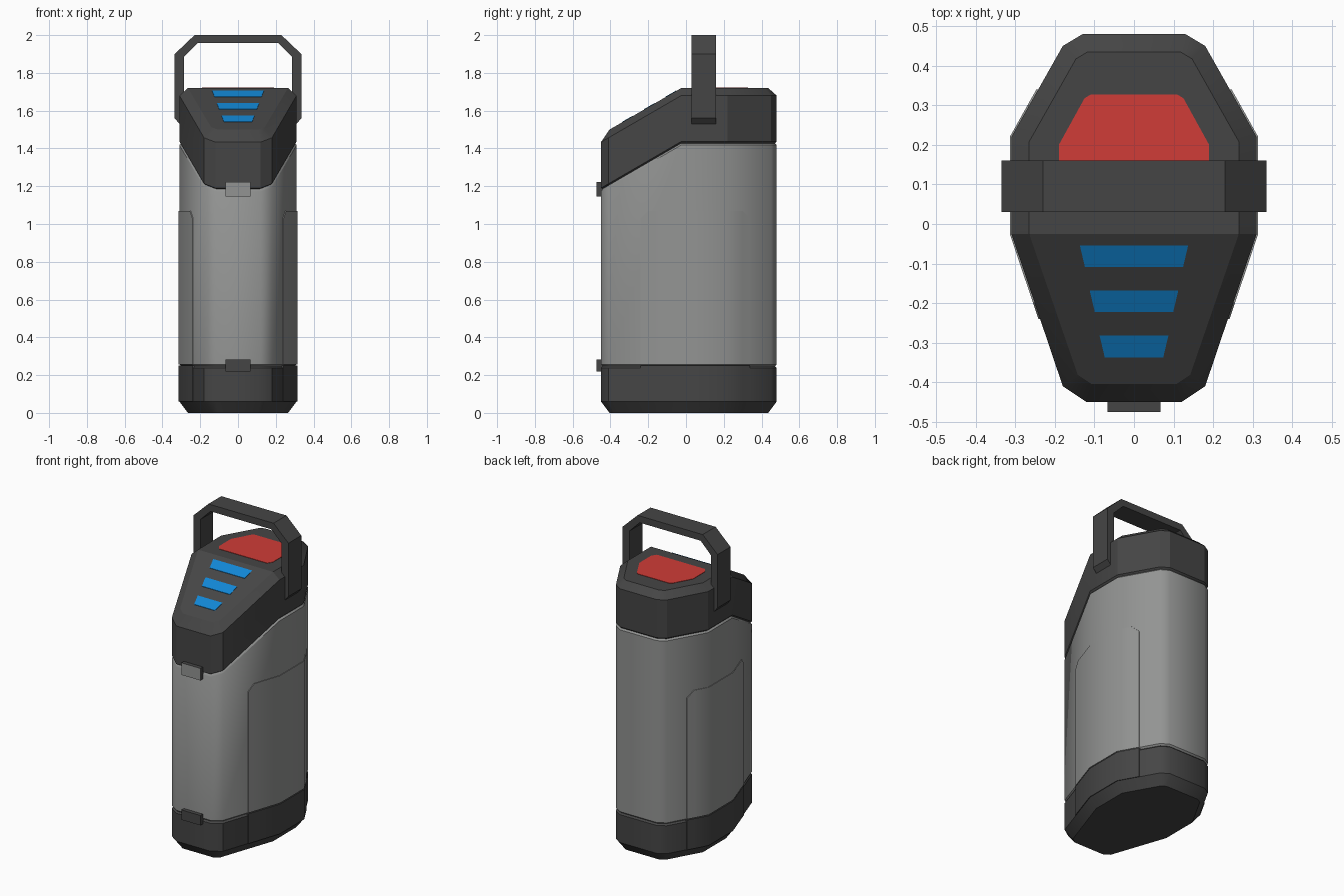
import bpy, math
from mathutils import Vector

if "Cube" in bpy.data.objects:
    bpy.data.objects.remove(bpy.data.objects["Cube"])


def material(name, rgb):
    m = bpy.data.materials.new(name)
    m.diffuse_color = (*rgb, 1)
    m.use_nodes = True
    m.node_tree.nodes["Principled BSDF"].inputs["Base Color"].default_value = m.diffuse_color
    return m


DARK = material("charcoal", (0.06, 0.06, 0.06))
GREY = material("mid grey", (0.29, 0.295, 0.29))
BLUE = material("blue", (0.006, 0.24, 0.66))
RED = material("red", (0.63, 0.045, 0.038))

# Plan outline, front to back on the right, then mirrored
RIGHT = [(0.12, -0.45), (0.18, -0.41), (0.31, -0.025),
         (0.31, 0.22), (0.18, 0.45), (0.13, 0.48)]
PLAN = RIGHT + [(-x, y) for x, y in reversed(RIGHT)]
FOLD = -0.025
SLOPE = 0.58


def inset(d):
    """Plan outline moved inward by d."""
    pts = [Vector(p) for p in PLAN]
    out = []
    for i, p in enumerate(pts):
        a = (p - pts[i - 1]).normalized()
        b = (pts[(i + 1) % len(pts)] - p).normalized()
        na, nb = Vector((-a.y, a.x)), Vector((-b.y, b.x))
        out.append(p + (na + nb) * d / (1 + na.dot(nb)))
    for i in (2, 9):                      # keep the fold straight
        out[i].y = FOLD
    return out


def sloped(z):
    return lambda y: z + min(0, y - FOLD) * SLOPE


def flat(z):
    return lambda y: z


def make(name, verts, faces, mat, angle=25):
    me = bpy.data.meshes.new(name)
    me.from_pydata(verts, [], faces)
    me.materials.append(mat)
    me.update()
    ob = bpy.data.objects.new(name, me)
    bpy.context.collection.objects.link(ob)
    bpy.ops.object.select_all(action='DESELECT')
    ob.select_set(True)
    bpy.context.view_layer.objects.active = ob
    bpy.ops.object.shade_smooth_by_angle(angle=math.radians(angle))
    return ob


def loft(name, rings, mat, angle):
    """Rings of (inset, height rule) from bottom to top, both ends closed."""
    n = len(PLAN)
    verts = [(p.x, p.y, h(p.y)) for d, h in rings for p in inset(d)]
    faces = [(r * n + i, r * n + (i + 1) % n, (r + 1) * n + (i + 1) % n, (r + 1) * n + i)
             for r in range(len(rings) - 1) for i in range(n)]
    front, back = [9, 10, 11, 0, 1, 2], list(range(2, 10))
    top = (len(rings) - 1) * n
    for part in (front, back):
        faces.append([top + i for i in part])
        faces.append(part[::-1])
    return make(name, verts, faces, mat, angle)


# Main shells
loft("base", [(0.045, flat(0)), (0, flat(0.06)), (0, flat(0.238)), (0.012, flat(0.25))], DARK, 35)
loft("body", [(0.012, flat(0.245)), (0, flat(0.257)), (0, sloped(1.418)), (0.012, sloped(1.43))], GREY, 40)
loft("cap", [(0.012, sloped(1.425)), (0, sloped(1.437)), (0, sloped(1.68)), (0.045, sloped(1.72))], DARK, 25)


def outline_x(y, d):
    pts = inset(d)[:6]
    for a, b in zip(pts, pts[1:]):
        if a.y <= y <= b.y:
            return a.x + (b.x - a.x) * (y - a.y) / (b.y - a.y)


def side_panel(name, side, low, tops, mat):
    """Thin raised panel that follows the side of the plan outline."""
    ys = [-0.24, -0.20, FOLD, 0.22, 0.30, 0.34]
    n = len(ys)
    verts = []
    for d in (-0.004, 0.006):
        for z in ([low] * n, tops):
            verts += [(side * outline_x(y, d), y, t) for y, t in zip(ys, z)]
    faces = []
    for i in range(n - 1):
        a, b, c, e = i, n + i, 2 * n + i, 3 * n + i
        faces += [(a, a + 1, b + 1, b), (c + 1, c, e, e + 1),
                  (b, b + 1, e + 1, e), (a + 1, a, c, c + 1)]
    faces += [(0, n, 3 * n, 2 * n), (2 * n - 1, n - 1, 3 * n - 1, 4 * n - 1)]
    if side < 0:
        faces = [f[::-1] for f in faces]
    make(name, verts, faces, mat, 35)


for side, word in ((1, "right"), (-1, "left")):
    side_panel(word + "_side_panel", side, 0.256, [1.03, 1.07, 1.07, 1.07, 1.07, 1.03], GREY)
    side_panel(word + "_base_panel", side, 0.06, [0.25] * 6, DARK)

# Carry handle: an arch profile with chamfered corners, extruded along y
outer = [(0.31, 1.53), (0.335, 1.56), (0.335, 1.90), (0.23, 2.0)]
inner = [(0.285, 1.53), (0.287, 1.56), (0.287, 1.885), (0.215, 1.957)]
outer += [(-x, z) for x, z in reversed(outer)]
inner += [(-x, z) for x, z in reversed(inner)]
n = len(outer)
verts = [(x, y, z) for y in (0.03, 0.16) for loop in (outer, inner) for x, z in loop]
faces = []
for i in range(n - 1):
    j = i + 1
    faces += [(i, n + i, n + j, j), (2 * n + i, 2 * n + j, 3 * n + j, 3 * n + i),
              (i, j, 2 * n + j, 2 * n + i), (n + i, 3 * n + i, 3 * n + j, n + j)]
faces += [(0, 2 * n, 3 * n, n), (n - 1, 2 * n - 1, 4 * n - 1, 3 * n - 1)]
make("handle", verts, faces, DARK)


def top_plate(name, pts, mat):
    """Thin coloured plate lying on the cap; pts is the right half, front to back."""
    loop = pts + [(-x, y) for x, y in reversed(pts)]
    k = len(loop)
    verts = [(x, y, sloped(z)(y)) for z in (1.716, 1.7225) for x, y in loop]
    faces = [list(range(k))[::-1], list(range(k, 2 * k))]
    faces += [(i, (i + 1) % k, k + (i + 1) % k, k + i) for i in range(k)]
    make(name, verts, faces, mat)


# Red top button and blue stripes
top_plate("top_button", [(0.17, 0.05), (0.19, 0.08), (0.19, 0.20), (0.125, 0.318), (0.11, 0.327)], RED)
for i in range(3):
    y, w = -0.054 - 0.114 * i, 0.137 - 0.025 * i
    top_plate(f"stripe_{i + 1}", [(w - 0.013, y - 0.055), (w, y)], BLUE)


# Front latches
def latch(name, z0, z1):
    bpy.ops.mesh.primitive_cube_add(size=1, location=(0, -0.4525, (z0 + z1) / 2))
    ob = bpy.context.object
    ob.name = name
    ob.scale = (0.134, 0.045, z1 - z0)
    ob.data.materials.append(DARK)
    return ob


latch("lower_latch", 0.22, 0.283)
upper = latch("upper_latch", 1.145, 1.222)
upper.data.materials.append(GREY)
for p in upper.data.polygons:             # grey front face
    if p.normal.y < -0.9:
        p.material_index = 1
